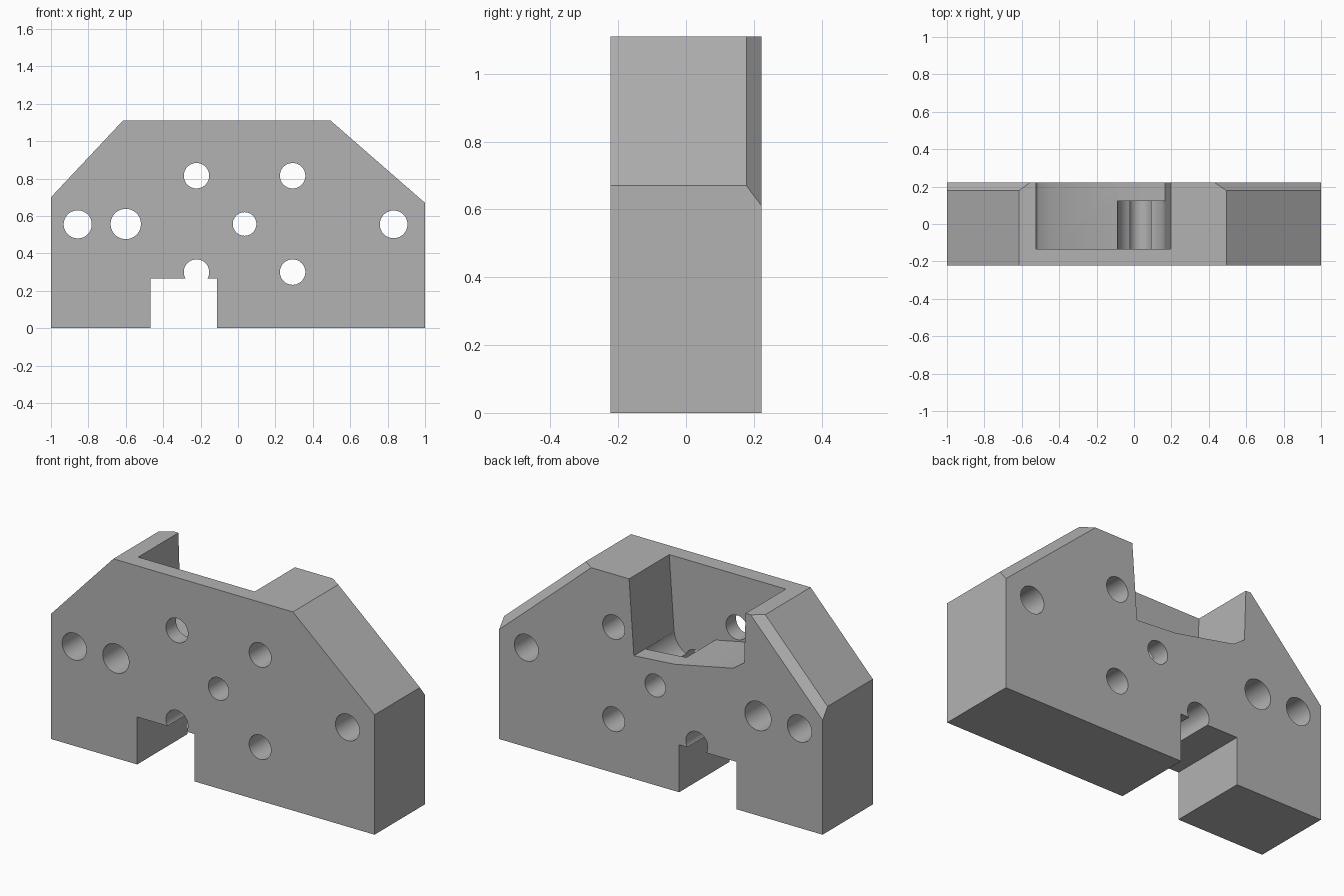
import bpy, bmesh, math

cube = bpy.data.objects.get("Cube")
if cube:
    bpy.data.objects.remove(cube, do_unlink=True)

FRONT, BACK, TOP = -0.222, 0.222, 1.11

grey = bpy.data.materials.new("plain_grey")
grey.use_nodes = True
colour = (0.45, 0.45, 0.45, 1)
grey.diffuse_color = colour
grey.node_tree.nodes["Principled BSDF"].inputs["Base Color"].default_value = colour


def loft(name, sections):
    """Solid through (y, xz outline) sections with equal point counts."""
    bm = bmesh.new()
    rings = [[bm.verts.new((x, y, z)) for x, z in pts] for y, pts in sections]
    n = len(rings[0])
    for a, b in zip(rings, rings[1:]):
        for i in range(n):
            j = (i + 1) % n
            bm.faces.new((a[i], a[j], b[j], b[i]))
    bm.faces.new(rings[0])
    bm.faces.new(rings[-1])
    bmesh.ops.recalc_face_normals(bm, faces=bm.faces)
    mesh = bpy.data.meshes.new(name)
    bm.to_mesh(mesh)
    bm.free()
    obj = bpy.data.objects.new(name, mesh)
    mesh.materials.append(grey)
    bpy.context.collection.objects.link(obj)
    return obj


def prism(name, pts, y0, y1):
    return loft(name, [(y0, pts), (y1, pts)])


def cylinder(name, x, z, r, y0, y1, sides=64):
    angles = [math.tau * i / sides for i in range(sides)]
    return prism(name, [(x + r * math.cos(a), z + r * math.sin(a)) for a in angles], y0, y1)


# Block with sloping shoulders, chamfered along their back edges
outline = [(-1, 0), (-1, 0.70), (-0.615, TOP), (0.495, TOP), (1, 0.67), (1, 0)]
back_outline = [(-1, 0), (-1, 0.64), (-0.555, TOP), (0.43, TOP), (1, 0.612), (1, 0)]
block = loft("mounting_block", [(FRONT, outline), (0.178, outline), (BACK, back_outline)])

# Slot in the underside
cutters = [prism("slot_cutter",
                 [(-0.468, -0.1), (-0.468, 0.265), (-0.113, 0.265), (-0.113, -0.1)], -0.4, 0.4)]

# Pocket open to the top and back
pocket = [(-0.527, 1.2), (-0.515, 0.831), (-0.445, 0.782), (-0.085, 0.708),
          (0.167, 0.688), (0.203, 1.2)]
cutters.append(prism("pocket_cutter", pocket, -0.133, 0.4))

# Rounded trough in the pocket floor
cutters.append(cylinder("trough_cutter", 0.039, 0.70, 0.1275, -0.133, 0.122))

# Through holes
holes = [(-0.857, 0.555, 0.075), (-0.6, 0.557, 0.081), (0.035, 0.557, 0.063), (0.832, 0.555, 0.074)]
holes += [(x, z, 0.068) for x in (-0.222, 0.292) for z in (0.30, 0.815)]
for x, z, r in holes:
    cutters.append(cylinder("hole_cutter", x, z, r, -0.4, 0.4))

for cutter in cutters:
    mod = block.modifiers.new(cutter.name, 'BOOLEAN')
    mod.operation = 'DIFFERENCE'
    mod.solver = 'EXACT'
    mod.object = cutter

# Bake the cuts, then drop the cutters
depsgraph = bpy.context.evaluated_depsgraph_get()
cut_mesh = bpy.data.meshes.new_from_object(block.evaluated_get(depsgraph))
block.modifiers.clear()
block.data = cut_mesh
for cutter in cutters:
    bpy.data.objects.remove(cutter, do_unlink=True)

bpy.ops.object.select_all(action='DESELECT')
block.select_set(True)
bpy.context.view_layer.objects.active = block
bpy.ops.object.shade_smooth_by_angle(angle=math.radians(25))
